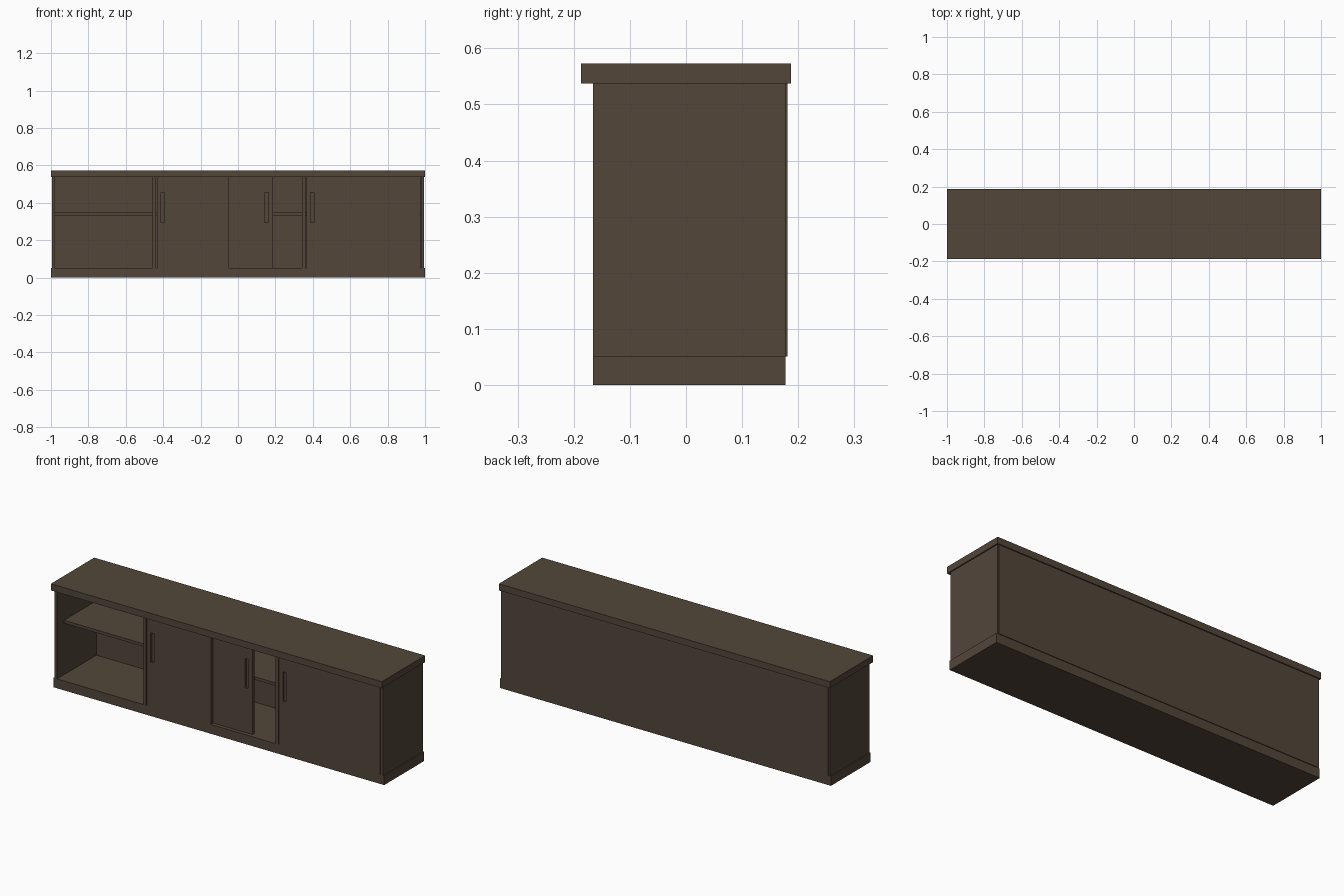
import bpy

if "Cube" in bpy.data.objects:
    bpy.data.objects.remove(bpy.data.objects["Cube"])

# One dark wood colour for the whole sideboard
wood = bpy.data.materials.new("dark brown wood")
wood.diffuse_color = (0.085, 0.061, 0.042, 1.0)
wood.use_nodes = True
wood.node_tree.nodes["Principled BSDF"].inputs["Base Color"].default_value = wood.diffuse_color


def box(name, x, y, z):
    """Box from (min, max) ranges on each axis."""
    verts = [(a, b, c) for a in x for b in y for c in z]
    faces = [(0, 1, 3, 2), (4, 6, 7, 5), (0, 4, 5, 1),
             (2, 3, 7, 6), (0, 2, 6, 4), (1, 5, 7, 3)]
    mesh = bpy.data.meshes.new(name)
    mesh.from_pydata(verts, [], faces)
    mesh.materials.append(wood)
    obj = bpy.data.objects.new(name, mesh)
    bpy.context.collection.objects.link(obj)
    return obj


def door(name, x, front, handle_x):
    """Sliding door with a recessed finger slot."""
    panel = box(name, x, (front, front + 0.018), (BOTTOM, TOP))
    cutter = box(name + "_slot_cutter", (handle_x - 0.01, handle_x + 0.01),
                 (front - 0.02, front + 0.012), (0.294, 0.455))
    mod = panel.modifiers.new("slot", 'BOOLEAN')
    mod.operation = 'DIFFERENCE'
    mod.solver = 'EXACT'
    mod.object = cutter
    bpy.context.view_layer.objects.active = panel
    bpy.ops.object.modifier_apply(modifier=mod.name)
    bpy.data.objects.remove(cutter)


BOTTOM, TOP = 0.051, 0.537
FRONT, BACK = -0.166, 0.177

# Carcass: plinth, top board, back sheet
box("base", (-1, 1), (FRONT, BACK), (0, BOTTOM))
box("top_board", (-1, 1), (-0.187, 0.187), (TOP, 0.573))
box("back_panel", (-0.986, 0.986), (0.174, 0.181), (BOTTOM, TOP))

# Uprights: two sides and two dividers
for name, x in (("left_side", (-0.994, -0.978)), ("right_side", (0.978, 0.994)),
                ("left_divider", (-0.456, -0.439)), ("right_divider", (0.343, 0.360))):
    box(name, x, (FRONT, BACK), (BOTTOM, TOP))

# One shelf per compartment
for name, x in (("left_shelf", (-0.978, -0.456)), ("middle_shelf", (-0.439, 0.343)),
                ("right_shelf", (0.360, 0.978))):
    box(name, x, (-0.105, 0.174), (0.332, 0.348))

# Sliding doors: two flush with the front, one on the track behind
door("left_door", (-0.434, -0.048), FRONT, -0.402)
door("middle_door", (-0.198, 0.188), -0.145, 0.153)
door("right_door", (0.365, 0.975), FRONT, 0.397)
